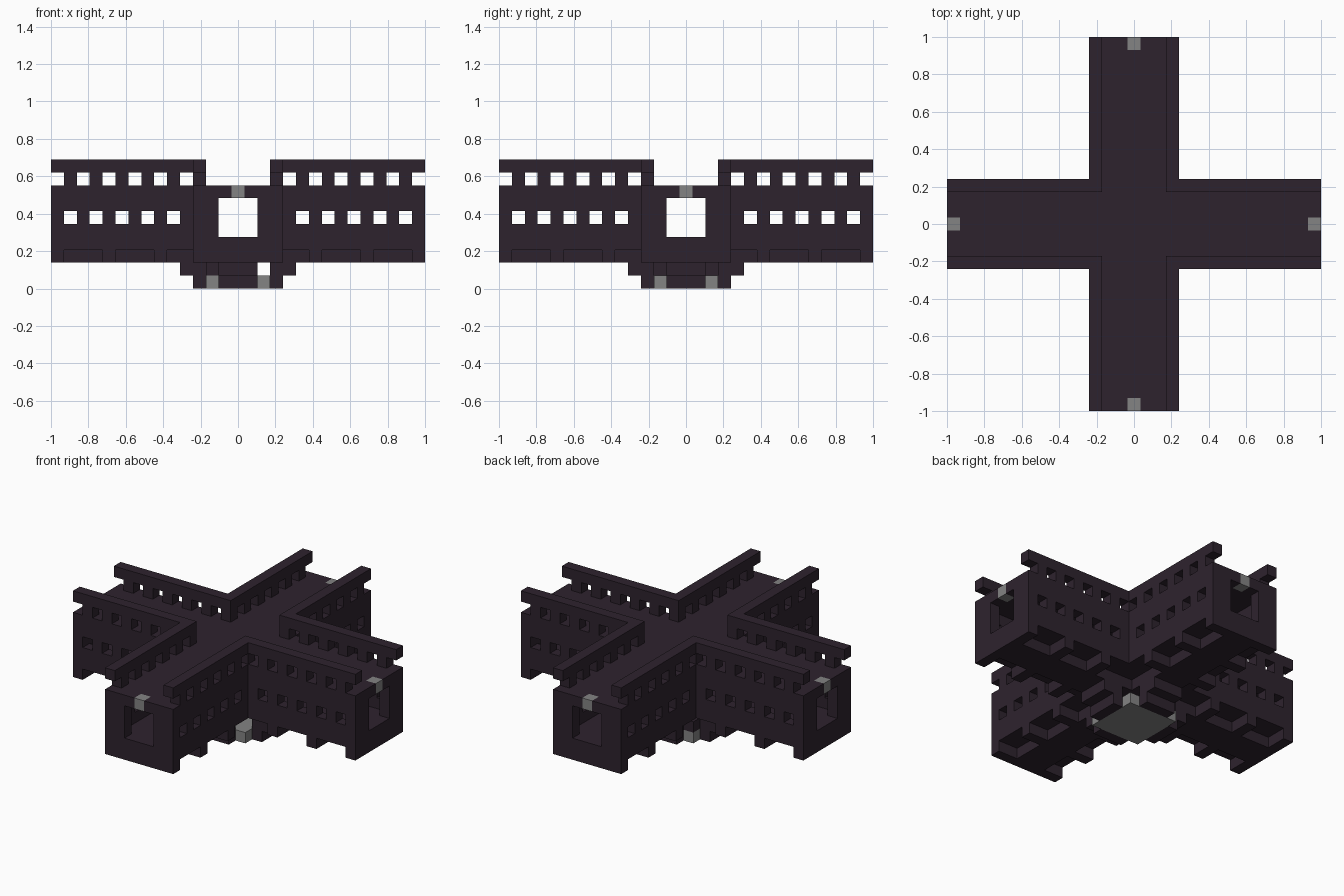
import bpy
import bmesh
from mathutils import Vector

cube = bpy.data.objects.get("Cube")
if cube:
    bpy.data.objects.remove(cube, do_unlink=True)

UNIT = 2 / 29       # one block
END = 14            # outermost block of each arm


def make_material(name, colour):
    mat = bpy.data.materials.new(name)
    mat.use_nodes = True
    mat.diffuse_color = (*colour, 1)
    bsdf = next(n for n in mat.node_tree.nodes if n.type == 'BSDF_PRINCIPLED')
    bsdf.inputs["Base Color"].default_value = (*colour, 1)
    bsdf.inputs["Roughness"].default_value = 0.9
    return mat


brick = make_material("dark plum brick", (0.027, 0.0165, 0.027))
stone = make_material("grey stone", (0.23, 0.23, 0.23))

parts = {}          # part name -> (material, set of blocks)
occupied = set()


def put(part, mat, cells):
    """Add blocks to a part, skipping those already taken."""
    blocks = parts.setdefault(part, (mat, set()))[1]
    fresh = set(cells) - occupied
    blocks |= fresh
    occupied.update(fresh)


def span(us, vs, zs):
    return [(u, v, z) for u in us for v in vs for z in zs]


def around(cells):
    """Repeat blocks of the +x arm on all four arms."""
    result = set()
    for u, v, z in cells:
        result |= {(u, v, z), (-v, u, z), (-u, -v, z), (v, -u, z)}
    return result


def width(half):
    return range(-half, half + 1)


arm = range(0, END + 1)
sides = (-3, 3)

# Keystones over the end doorways and the footing plate below the centre
put("keystones", stone, around([(END, 0, 7)]))
put("footing_plate", stone, span(width(2), width(2), [0]))

# Walkway deck and tunnel floor
put("deck", brick, around(span(arm, width(3), [7])))
put("tunnel_floor", brick, around(span(arm, width(3), [3])))

# End walls with square doorways
put("end_walls", brick, around(
    (u, v, z) for u, v, z in span([END], width(3), range(4, 7)) if abs(v) > 1))

# Side walls with a row of windows
put("side_walls", brick, around(
    (u, v, z) for u, v, z in span(range(3, END), sides, range(4, 7))
    if not (z == 5 and u % 2 and u > 3)))

# Parapet: spaced posts carrying a rail
put("parapet_posts", brick, around(span(range(3, END, 2), sides, [8])))
put("parapet_rails", brick, around(span(range(3, END + 1), sides, [9])))

# Keel and cross ribs under the arms
put("keel", brick, around(span(arm, width(1), [2])))
put("cross_ribs", brick, around(span(range(6, END + 1, 4), width(3), [2])))

# Stepped brackets holding the footing, and one closing wall
put("brackets", brick, around(
    span([3, 4], width(1), [1]) + span([3], width(1), [0])))
put("chamber_wall", brick, span([-2], width(2), [1]))


def build(name, mat, cells):
    """Skin the blocks of one part, keeping only exposed faces."""
    bm = bmesh.new()
    for cell in sorted(cells):
        centre = Vector(cell) + Vector((0, 0, 0.5))
        for axis in range(3):
            for sign in (-1, 1):
                n = Vector((0, 0, 0))
                n[axis] = sign
                if tuple(int(c) for c in Vector(cell) + n) in occupied:
                    continue
                a = Vector((0, 0, 0))
                a[(axis + 1) % 3] = 1
                b = n.cross(a)
                corners = (-a - b, a - b, a + b, b - a)
                bm.faces.new([bm.verts.new((centre + (n + c) / 2) * UNIT)
                              for c in corners])
    bmesh.ops.remove_doubles(bm, verts=bm.verts, dist=UNIT / 100)
    bmesh.ops.dissolve_limit(bm, angle_limit=0.01, verts=bm.verts,
                             edges=bm.edges, delimit={'NORMAL'})
    mesh = bpy.data.meshes.new(name)
    bm.to_mesh(mesh)
    bm.free()
    mesh.materials.append(mat)
    bpy.context.collection.objects.link(bpy.data.objects.new(name, mesh))


for part, (mat, cells) in parts.items():
    build(part, mat, cells)
